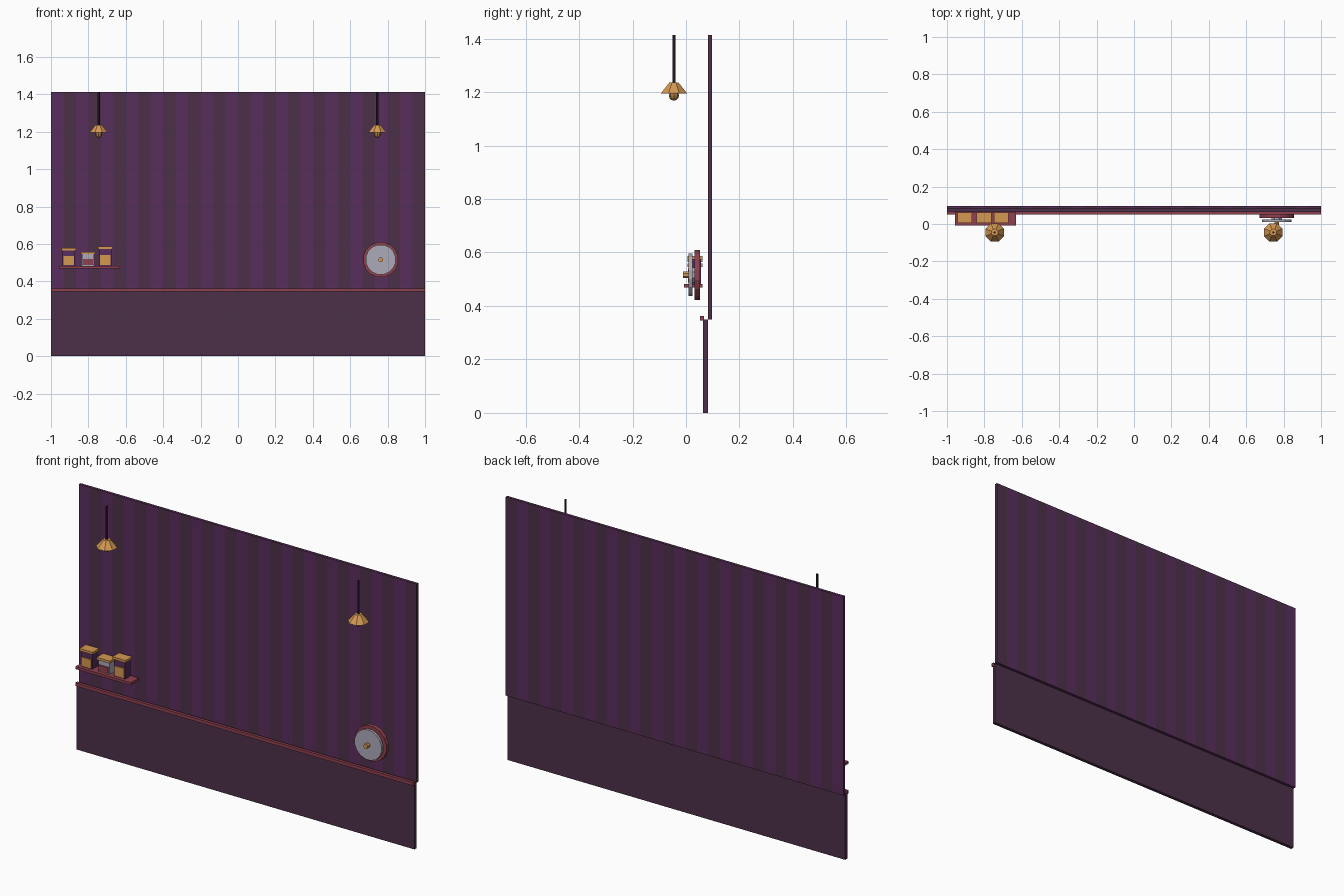
import bpy
import bmesh
from math import pi, radians
from mathutils import Matrix

cube = bpy.data.objects.get("Cube")
if cube:
    bpy.data.objects.remove(cube, do_unlink=True)


def material(name, hex_code):
    """Flat material from an sRGB hex code."""
    srgb = [int(hex_code[i:i + 2], 16) / 255 for i in (0, 2, 4)]
    color = [((c + 0.055) / 1.055) ** 2.4 for c in srgb] + [1]
    mat = bpy.data.materials.new(name)
    mat.use_nodes = True
    mat.diffuse_color = color
    mat.node_tree.nodes["Principled BSDF"].inputs["Base Color"].default_value = color
    return mat


plum = material("dark plum", "4d3049")
purple = material("stripe purple", "592d5c")
red = material("rose red", "8e404f")
gold = material("warm gold", "d49852")
amber = material("bulb amber", "b07c42")
ink = material("dark cord", "34203a")
silver = material("pale silver", "aeaaba")


def finish(name, bm, *mats):
    mesh = bpy.data.meshes.new(name)
    bm.to_mesh(mesh)
    bm.free()
    for mat in mats:
        mesh.materials.append(mat)
    obj = bpy.data.objects.new(name, mesh)
    bpy.context.collection.objects.link(obj)
    return obj


def box(name, x, y, z, mat):
    """Box from (low, high) ranges on each axis."""
    bm = bmesh.new()
    bmesh.ops.create_cube(bm, size=1)
    for v in bm.verts:
        v.co = [r[0] if c < 0 else r[1] for c, r in zip(v.co, (x, y, z))]
    return finish(name, bm, mat)


def cone(name, center, r_low, r_high, depth, sides, mat, facing_front=False):
    """Prism or frustum along z, or along y when facing the front."""
    bm = bmesh.new()
    turn = Matrix.Rotation(pi / sides, 4, "Z")
    if facing_front:
        turn = Matrix.Rotation(radians(90), 4, "X") @ turn
    bmesh.ops.create_cone(bm, cap_ends=True, segments=sides, radius1=r_low,
                          radius2=r_high, depth=depth,
                          matrix=Matrix.Translation(center) @ turn)
    return finish(name, bm, mat)


# Striped upper wall: one slab cut into columns of alternating colour
STRIPES = 30
width = 2 / STRIPES
wall = box("striped_wall", (-1, 1), (0.082, 0.097), (0.35, 1.413), purple)
wall.data.materials.append(plum)
bm = bmesh.new()
bm.from_mesh(wall.data)
for i in range(1, STRIPES):
    bmesh.ops.bisect_plane(bm, geom=bm.verts[:] + bm.edges[:] + bm.faces[:],
                           plane_co=(-1 + i * width, 0, 0), plane_no=(1, 0, 0))
for face in bm.faces:
    column = int((face.calc_center_median().x + 1) / width)
    face.material_index = min(column, STRIPES - 1) % 2
bm.to_mesh(wall.data)
bm.free()

# Lower panel and chair rail
box("lower_panel", (-1, 1), (0.064, 0.082), (0, 0.35), plum)
box("chair_rail", (-1, 1), (0.052, 0.068), (0.345, 0.362), red)

# Pendant lamps
for side, x in (("right", -0.745), ("left", 0.745)):
    y = -0.045
    cone(f"{side}_lamp_cord", (x, y, 1.323), 0.006, 0.006, 0.18, 6, ink)
    cone(f"{side}_lamp_shade", (x, y, 1.215), 0.053, 0.019, 0.04, 8, gold)
    bm = bmesh.new()
    bmesh.ops.create_uvsphere(bm, u_segments=8, v_segments=6, radius=0.019,
                              matrix=Matrix.Translation((x, y, 1.187)))
    finish(f"{side}_lamp_bulb", bm, amber)

# Shelf with three labelled canisters
box("shelf", (-0.957, -0.63), (-0.007, 0.062), (0.469, 0.483), red)
canisters = (("first", -0.904, 0.578, 0.535, purple, gold),
             ("second", -0.802, 0.558, 0.52, silver, red),
             ("third", -0.709, 0.586, 0.54, purple, gold))
for name, x, top, label_top, body, label in canisters:
    box(f"{name}_canister_body", (x - 0.033, x + 0.033), (0.012, 0.056),
        (0.483, top - 0.013), body)
    box(f"{name}_canister_lid", (x - 0.039, x + 0.039), (0.006, 0.062),
        (top - 0.013, top), gold)
    box(f"{name}_canister_label", (x - 0.028, x + 0.028), (0.007, 0.012),
        (0.488, label_top), label)

# Round wall dial: backing ring, raised face, axle and hub
cx, cz = 0.763, 0.516
cone("dial_frame", (cx, 0.042, cz), 0.095, 0.095, 0.022, 16, red, True)
cone("dial_axle", (cx, 0.027, cz), 0.03, 0.03, 0.012, 8, silver, True)
cone("dial_face", (cx, 0.017, cz), 0.081, 0.081, 0.014, 16, silver, True)
cone("dial_hub", (cx, 0, cz), 0.013, 0.013, 0.022, 8, gold, True)
